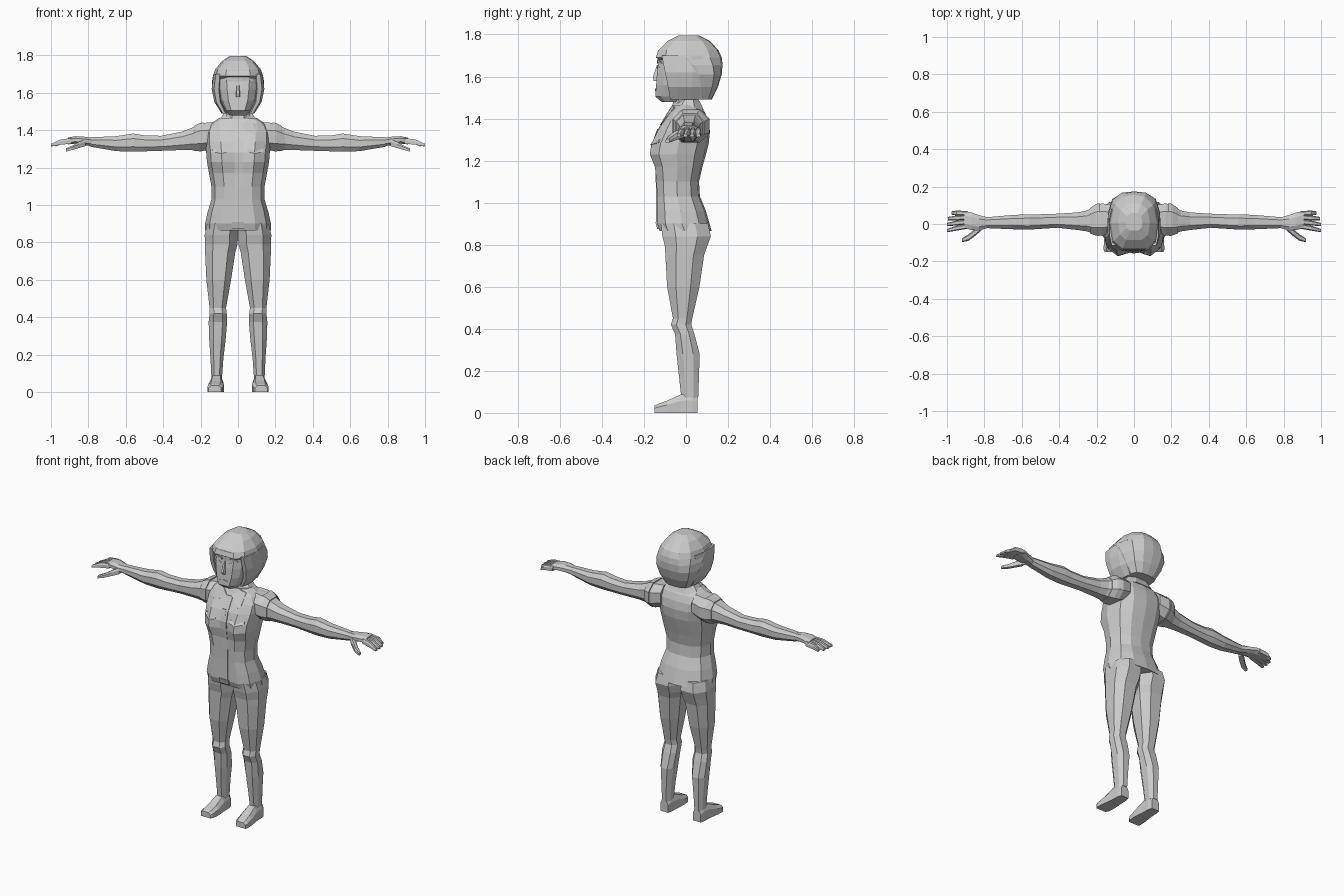
import bpy, bmesh
from mathutils import Vector
from mathutils.bvhtree import BVHTree

grey = bpy.data.materials.new("plain grey")
grey.diffuse_color = (0.6, 0.6, 0.6, 1)


def finish(name, bm, mirror=False):
    """Turn a bmesh into a flat shaded object, optionally mirrored across x."""
    bmesh.ops.recalc_face_normals(bm, faces=bm.faces[:])
    me = bpy.data.meshes.new(name)
    bm.to_mesh(me)
    bm.free()
    me.materials.append(grey)
    ob = bpy.data.objects.new(name, me)
    bpy.context.collection.objects.link(ob)
    if mirror:
        mod = ob.modifiers.new("mirror", 'MIRROR')
        mod.use_mirror_merge = False
    return ob


def loft(name, rings, mirror=False):
    """Skin a list of equal length point rings and cap both ends."""
    bm = bmesh.new()
    loops = [[bm.verts.new(p) for p in ring] for ring in rings]
    n = len(loops[0])
    for a, b in zip(loops, loops[1:]):
        for i in range(n):
            j = (i + 1) % n
            bm.faces.new((a[i], a[j], b[j], b[i]))
    bm.faces.new(loops[0])
    bm.faces.new(loops[-1])
    return finish(name, bm, mirror)


OCT = [(-.5, -1), (.5, -1), (1, -.45), (1, .45), (.5, 1), (-.5, 1), (-1, .45), (-1, -.45)]
BOX = [(-1, -1), (1, -1), (1, .3), (.6, 1), (-.6, 1), (-1, .3)]


def section(axis, at, a0, a1, b0, b1, shape=OCT):
    """Cross-section filling a0..a1 by b0..b1 in the plane normal to the axis."""
    pts = []
    for u, v in shape:
        a, b = (a0 + a1 + u * (a1 - a0)) / 2, (b0 + b1 + v * (b1 - b0)) / 2
        pts.append({'x': (at, a, b), 'y': (a, at, b), 'z': (a, b, at)}[axis])
    return pts


def body_ring(z, w, yf, yb, notch=0, half=((.52, -1), (.86, -.68), (1, -.05), (.85, .6), (.5, .93))):
    """Left-right symmetric ring with an optional dent at the front centre."""
    c, d = (yf + yb) / 2, (yb - yf) / 2
    right = [(x * w, c + y * d, z) for x, y in half]
    left = [(-x, y, z) for x, y, z in reversed(right)]
    return [(0, yf + notch, z)] + right + [(0, yb, z)] + left


# shirt: hem, hips, waist, bust, shoulders, neckline
torso = loft("shirt", [body_ring(*r) for r in (
    (.865, .176, -.125, .122), (.90, .176, -.138, .112), (.96, .163, -.138, .095),
    (1.03, .142, -.138, .066), (1.10, .142, -.14, .062), (1.17, .155, -.148, .078, .01),
    (1.23, .166, -.172, .095, .03), (1.28, .17, -.165, .108, .018), (1.34, .178, -.135, .114),
    (1.39, .178, -.105, .106), (1.43, .155, -.082, .09), (1.465, .10, -.062, .062))])

# trousers: each leg runs from the hip to the ankle
loft("trouser_leg", [section('z', *r) for r in (
    (.90, 0, .165, -.12, .105), (.84, 0, .178, -.112, .118), (.79, .002, .177, -.10, .10),
    (.75, .014, .176, -.098, .086), (.60, .037, .169, -.09, .064), (.45, .064, .152, -.062, .03),
    (.42, .06, .152, -.072, .025), (.375, .058, .157, -.052, .04), (.28, .066, .154, -.045, .065),
    (.18, .078, .147, -.034, .062), (.07, .086, .142, -.022, .058))], True)

# shoes
loft("shoe", [section('y', *r, BOX) for r in (
    (.055, .088, .142, 0, .075), (.03, .082, .148, 0, .092), (-.025, .08, .15, 0, .088),
    (-.09, .075, .16, 0, .058), (-.135, .08, .163, 0, .042), (-.15, .09, .157, 0, .034))], True)

# arms with sleeve cap, elbow and wrist
loft("arm", [section('x', *r) for r in (
    (.11, -.05, .10, 1.31, 1.445), (.17, -.062, .11, 1.29, 1.44), (.21, -.055, .098, 1.292, 1.428),
    (.25, -.04, .072, 1.293, 1.412), (.30, -.032, .062, 1.294, 1.392), (.41, -.02, .055, 1.29, 1.37),
    (.50, -.026, .052, 1.287, 1.372), (.56, -.03, .052, 1.285, 1.382), (.65, -.028, .048, 1.288, 1.368),
    (.79, -.022, .036, 1.312, 1.362))], True)
loft("sleeve_seam", [section('x', *r) for r in (
    (.185, -.064, .112, 1.288, 1.442), (.205, -.062, .106, 1.287, 1.438),
    (.235, -.05, .086, 1.29, 1.423))], True)

# hands: palm, four fingers, thumb
loft("palm", [section('x', *r) for r in (
    (.78, -.021, .034, 1.314, 1.36), (.83, -.035, .048, 1.322, 1.366),
    (.87, -.032, .062, 1.328, 1.368), (.91, -.022, .07, 1.324, 1.36))], True)
for i, (y, yt, tip) in enumerate(((-.012, -.036, 1.0), (.012, -.004, 1.0), (.035, .028, .995), (.057, .058, .975))):
    loft("finger_%d" % (i + 1), [section('x', *r, BOX) for r in (
        (.89, y - .013, y + .013, 1.328, 1.358), (.95, (y + yt) / 2 - .012, (y + yt) / 2 + .014, 1.322, 1.35),
        (tip, yt - .008, yt + .010, 1.313, 1.327))], True)
loft("thumb", [section('x', *r, BOX) for r in (
    (.815, -.034, 0, 1.315, 1.352), (.85, -.064, -.025, 1.305, 1.338),
    (.885, -.09, -.055, 1.295, 1.318), (.92, -.097, -.078, 1.285, 1.303))], True)

# neck and collar band
loft("neck", [section('z', *r) for r in (
    (1.43, -.075, .075, -.068, .058), (1.48, -.06, .06, -.062, .04), (1.58, -.064, .064, -.07, .04))])
loft("collar_band", [section('z', *r) for r in (
    (1.44, -.115, .115, -.07, .085), (1.472, -.088, .088, -.05, .07), (1.49, -.076, .076, -.03, .06))])

# face: chin, cheeks, forehead
FACE = ((.55, -1), (.88, -.62), (1, -.05), (.95, .6), (.6, 1))
face = loft("face", [body_ring(*r, 0, FACE) for r in (
    (1.478, .045, -.115, -.03), (1.505, .066, -.146, .0), (1.56, .094, -.142, .04),
    (1.62, .106, -.138, .05), (1.66, .11, -.132, .05), (1.72, .105, -.135, .05))])

# hair: full at the back and sides, sweeping above the forehead
HAIR = ((.5, -1), (.88, -.72), (1, -.05), (.84, .64), (.46, .95))
loft("hair", [body_ring(*r, 0, HAIR) for r in (
    (1.49, .082, .035, .122), (1.55, .118, .0, .152), (1.61, .138, -.03, .17),
    (1.655, .14, -.085, .174), (1.69, .134, -.143, .17), (1.725, .122, -.132, .155),
    (1.77, .085, -.085, .112), (1.796, .045, -.035, .06))])
# side locks framing the cheeks
loft("side_lock", [section('z', *r) for r in (
    (1.49, .06, .088, -.075, .06), (1.55, .085, .126, -.085, .07),
    (1.62, .09, .141, -.10, .08), (1.70, .085, .131, -.115, .08))], True)

# nose
loft("nose", [section('z', *r, [(-1, 1), (-.5, -1), (.5, -1), (1, 1)]) for r in (
    (1.578, -.017, .017, -.153, -.12), (1.595, -.015, .015, -.158, -.12), (1.655, -.008, .008, -.138, -.12))])


def plate(name, base, outline, mirror=True, lift=.006):
    """Lay a thin plate, outlined in x and z, on the front of another part."""
    src = bmesh.new()
    src.from_mesh(base.data)
    tree = BVHTree.FromBMesh(src)
    src.free()
    bm = bmesh.new()
    front, back = [], []
    for x, z in outline:
        hit = tree.ray_cast(Vector((x, -1, z)), Vector((0, 1, 0)))[0]
        y = hit.y if hit else -.055
        front.append(bm.verts.new((x, y - lift, z)))
        back.append(bm.verts.new((x, y + .003, z)))
    n = len(outline)
    bm.faces.new(front)
    bm.faces.new(back[::-1])
    for i in range(n):
        j = (i + 1) % n
        bm.faces.new((front[i], front[j], back[j], back[i]))
    return finish(name, bm, mirror)


# brows and eyes
plate("brow", face, [(.018, 1.663), (.05, 1.672), (.08, 1.662), (.08, 1.669), (.05, 1.682), (.018, 1.674)])
plate("eye", face, [(.022, 1.642), (.045, 1.637), (.07, 1.645), (.046, 1.654)], lift=.003)
plate("lips", face, [(-.028, 1.536), (0, 1.53), (.028, 1.536), (0, 1.543)], False, .004)

# collar flaps, pocket flaps, front placket, buttons and buckle
plate("collar_flap", torso, [(.02, 1.425), (.08, 1.37), (.098, 1.385), (.098, 1.45), (.06, 1.462)])
plate("pocket_flap", torso, [(.05, 1.285), (.09, 1.275), (.135, 1.285), (.135, 1.30), (.05, 1.30)])
strip = [1.42, 1.34, 1.28, 1.23, 1.17, 1.10, 1.03, .96, .90]
for i, (hi, lo) in enumerate(zip(strip, strip[1:])):
    plate("placket_%d" % (i + 1), torso, [(-.018, hi), (-.018, lo), (.026, lo), (.026, hi)], False, .004)
plate("top_button", torso, [(-.012, 1.31), (.012, 1.31), (.012, 1.35), (-.012, 1.35)], False, .008)
plate("buckle", torso, [(-.032, .875), (.032, .875), (.032, .908), (-.032, .908)], False, .008)
